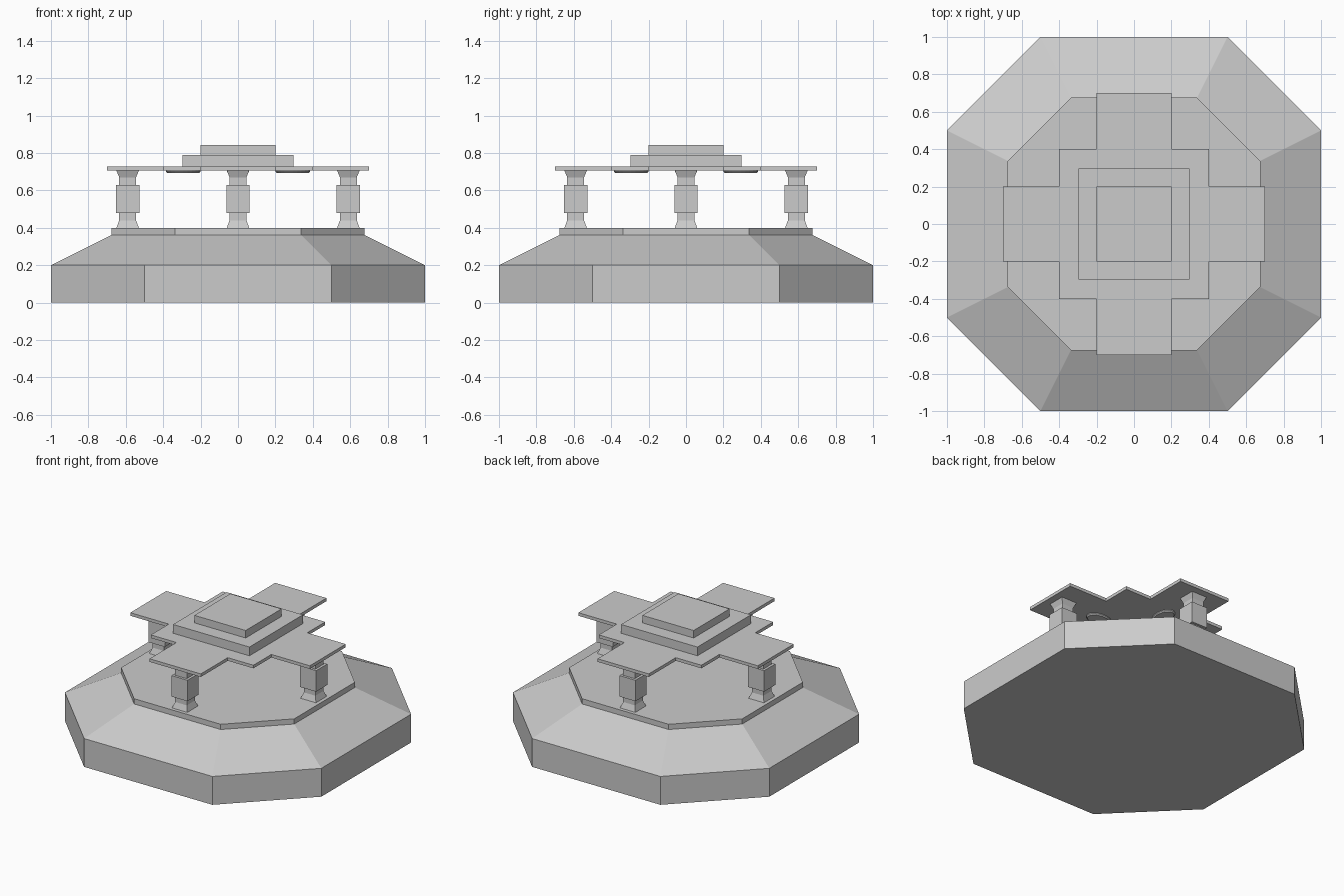
import bpy, bmesh, math

if "Cube" in bpy.data.objects:
    bpy.data.objects.remove(bpy.data.objects["Cube"])


def loft(name, outline, levels, offset=(0, 0)):
    """Stack scaled copies of an outline; levels are (x scale, y scale, z)."""
    bm = bmesh.new()
    rings = [[bm.verts.new((x * sx + offset[0], y * sy + offset[1], z)) for x, y in outline]
             for sx, sy, z in levels]
    n = len(outline)
    for a, b in zip(rings, rings[1:]):
        for i in range(n):
            j = (i + 1) % n
            bm.faces.new((a[i], a[j], b[j], b[i]))
    bm.faces.new(rings[0][::-1])
    bm.faces.new(rings[-1])
    bmesh.ops.recalc_face_normals(bm, faces=bm.faces)
    mesh = bpy.data.meshes.new(name)
    bm.to_mesh(mesh)
    bm.free()
    obj = bpy.data.objects.new(name, mesh)
    bpy.context.collection.objects.link(obj)
    return obj


def four_way(pts):
    """Repeat one corner's points around the centre in quarter turns."""
    out = []
    for _ in range(4):
        out += pts
        pts = [(-y, x) for x, y in pts]
    return out


square = four_way([(1, 1)])
octagon = four_way([(1, 0.5), (0.5, 1)])
stepped_cross = four_way([(0.7, 0.2), (0.4, 0.2), (0.4, 0.4), (0.2, 0.4), (0.2, 0.7)])
circle = [(math.cos(i * math.tau / 24), math.sin(i * math.tau / 24)) for i in range(24)]

# Octagonal plinth with sloped shoulder and low platform
loft("plinth", octagon, [(1, 1, 0), (1, 1, 0.2), (0.675, 0.675, 0.363), (0.675, 0.675, 0.4)])

# Flat stepped roof and two upper tiers
loft("roof_slab", stepped_cross, [(1, 1, 0.706), (1, 1, 0.728)])
loft("roof_lower_tier", square, [(0.298, 0.298, 0.728), (0.298, 0.298, 0.79)])
loft("roof_upper_tier", square, [(0.2, 0.2, 0.79), (0.2, 0.2, 0.843)])

# Four pillars with flared ends, and a shallow oval lamp inside each
pillar = [(0.06, 0.4), (0.045, 0.44), (0.045, 0.48), (0.0625, 0.48),
          (0.0625, 0.628), (0.045, 0.628), (0.045, 0.67), (0.06, 0.706)]
for k in range(4):
    turn = k * math.pi / 2
    post = loft(f"pillar_{k + 1}", square, [(r, r, z) for r, z in pillar], (0.59, 0))
    lamp = loft(f"ceiling_lamp_{k + 1}", circle,
                [(0.085, 0.052, 0.693), (0.093, 0.058, 0.7), (0.093, 0.058, 0.707)], (0.293, 0))
    post.rotation_euler.z = lamp.rotation_euler.z = turn
